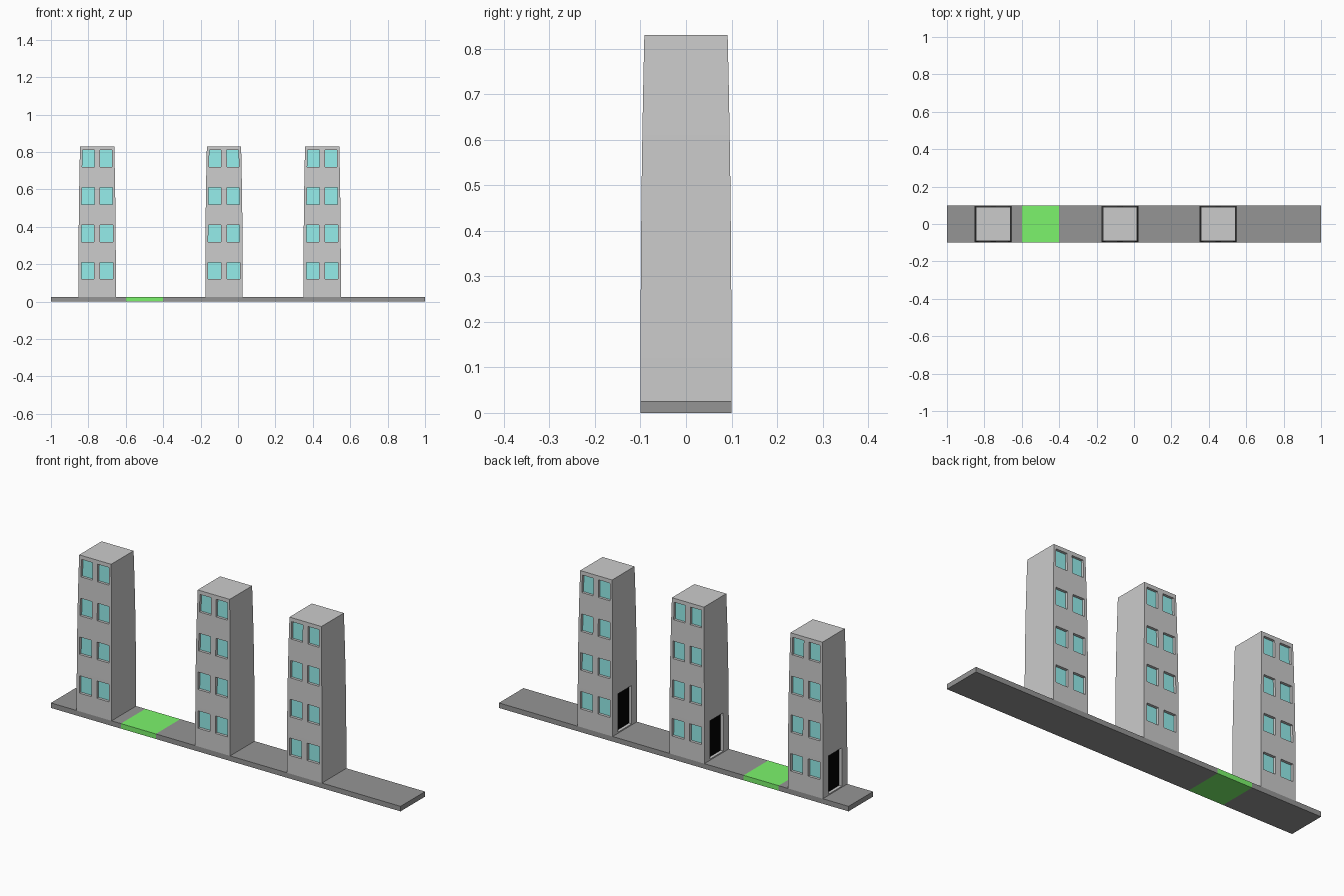
import bpy, bmesh
from mathutils import Vector, Matrix

if "Cube" in bpy.data.objects:
    bpy.data.objects.remove(bpy.data.objects["Cube"])

BASE = 0.026   # top of the road slab
TOP = 0.83     # roof height
R = 0.1        # half width of a tower at the ground


def material(name, rgb):
    m = bpy.data.materials.new(name)
    m.diffuse_color = (*rgb, 1)
    m.use_nodes = True
    m.node_tree.nodes["Principled BSDF"].inputs["Base Color"].default_value = m.diffuse_color
    return m


concrete = material("concrete", (0.8, 0.8, 0.8))
asphalt = material("asphalt", (0.3, 0.3, 0.3))
grass = material("grass", (0.2, 0.9, 0.15))
glass = material("glass", (0.3, 0.85, 0.83))
black = material("black", (0.0, 0.0, 0.0))


def add_box(bm, lo, hi):
    lo, hi = Vector(lo), Vector(hi)
    mat = Matrix.Translation((lo + hi) / 2) @ Matrix.Diagonal((*(hi - lo), 1))
    bmesh.ops.create_cube(bm, size=1, matrix=mat)


def finish(name, bm, mats):
    me = bpy.data.meshes.new(name)
    bm.to_mesh(me)
    bm.free()
    for m in mats:
        me.materials.append(m)
    ob = bpy.data.objects.new(name, me)
    bpy.context.collection.objects.link(ob)
    return ob


# Street slab: road, lawn, road
for name, x0, x1, mat in (("road_left", -1, -0.6, asphalt),
                          ("lawn", -0.6, -0.4, grass),
                          ("road_right", -0.4, 1, asphalt)):
    bm = bmesh.new()
    add_box(bm, (x0, -R, 0), (x1, R, BASE))
    finish(name, bm, [mat])

# Layout of the openings
WIN_X = (0.016, 0.085)
WIN_Z = [(0.12 + 0.2 * i, 0.21 + 0.2 * i) for i in range(4)]
DOOR_Y, DOOR_Z = 0.055, (0.032, 0.23)


def is_window(f):
    c = f.calc_center_median()
    return (abs(f.normal.y) > 0.9 and WIN_X[0] < abs(c.x) < WIN_X[1]
            and any(a < c.z < b for a, b in WIN_Z))


def is_door(f):
    c = f.calc_center_median()
    return f.normal.x < -0.9 and abs(c.y) < DOOR_Y and DOOR_Z[0] < c.z < DOOR_Z[1]


def recess(bm, faces, depth, slot):
    bmesh.ops.inset_region(bm, faces=faces, thickness=0, depth=-depth,
                           use_even_offset=True)
    for f in faces:
        f.material_index = slot


def tower_mesh():
    bm = bmesh.new()
    add_box(bm, (-R, -R, BASE), (R, R, TOP))
    # Cut the walls along the edges of windows and door
    cuts = [((s * v, 0, 0), (1, 0, 0)) for v in WIN_X for s in (-1, 1)]
    cuts += [((0, s * DOOR_Y, 0), (0, 1, 0)) for s in (-1, 1)]
    cuts += [((0, 0, z), (0, 0, 1)) for pair in WIN_Z + [DOOR_Z] for z in pair]
    for co, no in cuts:
        bmesh.ops.bisect_plane(bm, geom=bm.verts[:] + bm.edges[:] + bm.faces[:],
                               plane_co=co, plane_no=no)
    bm.normal_update()
    windows = [f for f in bm.faces if is_window(f)]
    door = [f for f in bm.faces if is_door(f)]
    # Sink the panes and the door into the walls
    recess(bm, windows, 0.014, 1)
    recess(bm, door, 0.015, 2)
    # Gentle narrowing towards the roof
    for v in bm.verts:
        t = max(0, (v.co.z - BASE) / (TOP - BASE))
        k = 1 - 0.085 * t ** 2.3
        v.co.x *= k
        v.co.y *= k
    return bm


# Three identical towers
for i, x in enumerate((-0.753, -0.075, 0.45)):
    ob = finish(f"tower_{i + 1}", tower_mesh(), [concrete, glass, black])
    ob.location.x = x
